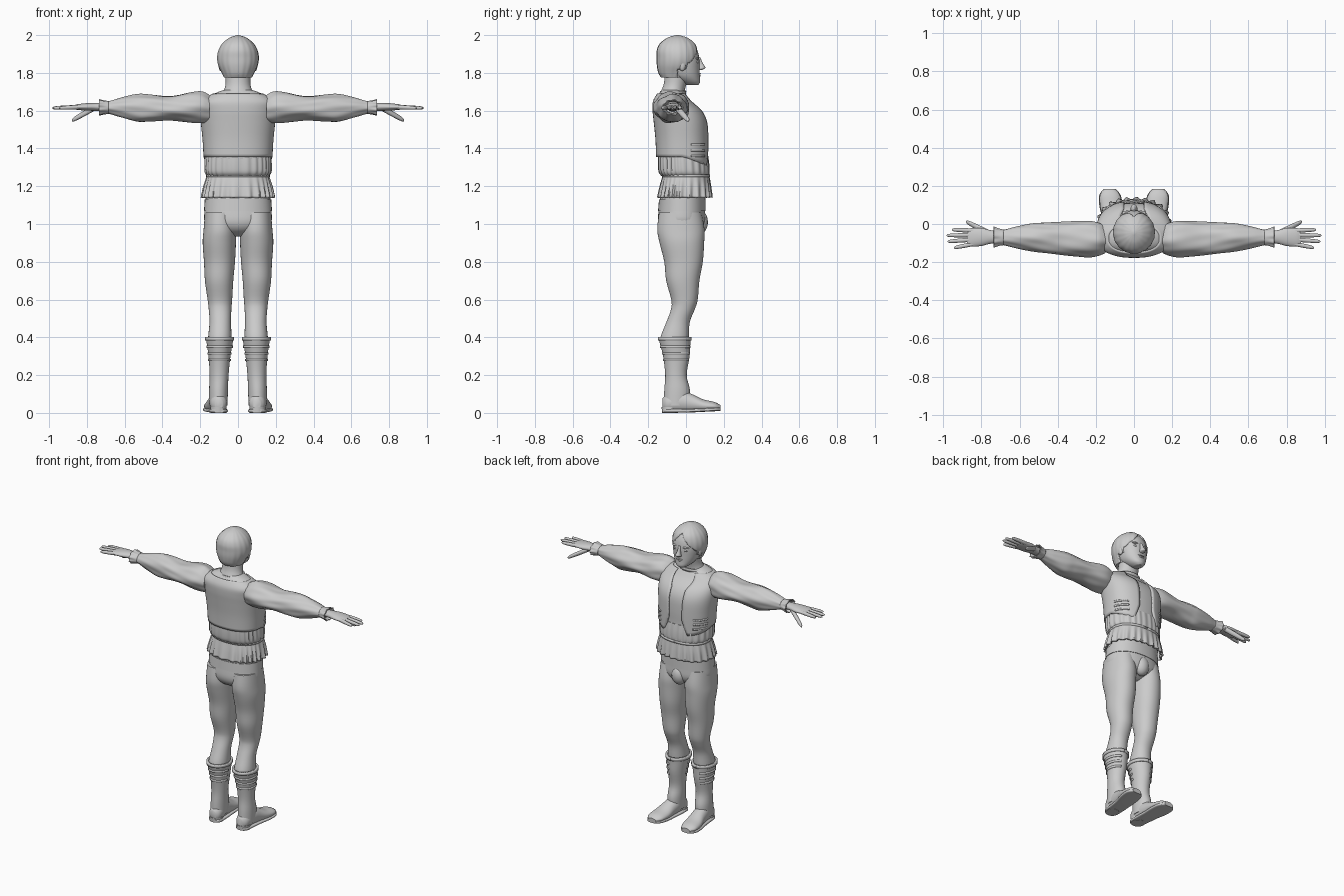
import bpy, bmesh
from math import sin, cos, pi, copysign

cube = bpy.data.objects.get("Cube")
if cube:
    bpy.data.objects.remove(cube, do_unlink=True)

clay = bpy.data.materials.new("clay grey")
clay.use_nodes = True
GREY = (0.6, 0.6, 0.6, 1)
clay.diffuse_color = GREY
clay.node_tree.nodes["Principled BSDF"].inputs["Base Color"].default_value = GREY
TAU = 2 * pi


def finish(name, bm, mirror=False, thick=0):
    bmesh.ops.recalc_face_normals(bm, faces=bm.faces)
    mesh = bpy.data.meshes.new(name)
    bm.to_mesh(mesh)
    bm.free()
    mesh.materials.append(clay)
    ob = bpy.data.objects.new(name, mesh)
    bpy.context.collection.objects.link(ob)
    bpy.ops.object.select_all(action='DESELECT')
    ob.select_set(True)
    bpy.context.view_layer.objects.active = ob
    bpy.ops.object.shade_smooth_by_angle(angle=0.75)
    if thick:
        mod = ob.modifiers.new("thickness", 'SOLIDIFY')
        mod.thickness, mod.offset = thick, -1
    if mirror:
        ob.modifiers.new("mirror", 'MIRROR')
    return ob


def smooth_rings(rings, sub):
    """Catmull-Rom interpolation between cross-sections."""
    out = []
    last = len(rings) - 1
    for i in range(last):
        p, a, b, q = (rings[max(0, min(last, j))] for j in (i - 1, i, i + 1, i + 2))
        for k in range(sub):
            t = k / sub
            out.append([b0 + t / 2 * (c - a0 + t * (2*a0 - 5*b0 + 4*c - d + t * (3*(b0 - c) + d - a0)))
                        for a0, b0, c, d in zip(p, a, b, q)])
    out.append(list(rings[-1]))
    return out


def loft(name, rings, axis='z', seg=40, sub=4, power=2, grow=0, wave=None, span=None,
         caps=True, floor=None, drop=None, keep=None, mirror=False, thick=0):
    """Skin oval rings (position, centre a, centre b, radius a, radius b)."""
    bm = bmesh.new()
    loops = []
    for t, ca, cb, ra, rb in smooth_rings(rings, sub):
        a0, a1 = span(t) if span else (0, TAU)
        loop = []
        for i in range(seg + (1 if span else 0)):
            ang = a0 + (a1 - a0) * i / seg
            s, c = sin(ang), cos(ang)
            w = wave(t, ang) if wave else 1
            a = ca + (ra + grow) * w * copysign(abs(s) ** (2 / power), s)
            b = cb + (rb + grow) * w * copysign(abs(c) ** (2 / power), c)
            h = t + (drop(t, ang) if drop else 0)
            co = {'x': (h, a, b), 'y': (a, h, b), 'z': (a, b, h)}[axis]
            if floor is not None:
                co = (co[0], co[1], max(floor, co[2]))
            loop.append(bm.verts.new(co))
        loops.append(loop)
    for lo, hi in zip(loops, loops[1:]):
        for i in range(seg):
            j = (i + 1) % len(lo)
            bm.faces.new((lo[i], lo[j], hi[j], hi[i]))
    if caps and not span:
        bm.faces.new(loops[0])
        bm.faces.new(loops[-1])
    if keep:
        gone = [f for f in bm.faces if not keep(f.calc_center_median())]
        bmesh.ops.delete(bm, geom=gone, context='FACES')
    return finish(name, bm, mirror, thick)


def band(name, table, z, height, grow, a0=0, a1=TAU, power=2, mirror=False):
    """A thin strap wrapped on a lofted part."""
    near = sorted(smooth_rings(table, 8), key=lambda r: abs(r[0] - z))[0]
    rings = [(z - height / 2, *near[1:]), (z + height / 2, *near[1:])]
    loft(name, rings, sub=1, power=power, grow=grow, span=lambda t: (a0, a1),
         mirror=mirror, thick=0.012)


def ball(name, centre, size, mirror=False):
    bm = bmesh.new()
    bmesh.ops.create_uvsphere(bm, u_segments=20, v_segments=12, radius=1)
    for v in bm.verts:
        v.co = [c + s * k for c, s, k in zip(centre, size, v.co)]
    finish(name, bm, mirror)


# Shirt body and neck
torso = [(1.12, 0, -.015, .165, .115), (1.25, 0, 0, .163, .122), (1.36, 0, -.018, .172, .13),
         (1.45, 0, -.02, .178, .132), (1.54, 0, -.028, .187, .133), (1.6, 0, -.045, .19, .122),
         (1.65, 0, -.07, .182, .095), (1.69, 0, -.075, .125, .068), (1.71, 0, -.075, .075, .05)]
loft("shirt_body", torso, power=2.3)
loft("neck", [(1.66, 0, -.075, .1, .075), (1.7, 0, -.07, .078, .064), (1.74, 0, -.058, .066, .06),
              (1.8, 0, -.045, .066, .065)])
loft("shirt_collar", [(1.685, 0, -.07, .1, .068), (1.705, 0, -.068, .087, .07)], sub=2,
     caps=False, thick=.008)


# Open waistcoat with curved front edges
def waistcoat_span(t):
    half = .22 + 5 * max(0, 1.43 - t) ** 1.2 + 2.5 * max(0, t - 1.6)
    return half, TAU - half


loft("waistcoat", [(1.355, *torso[2][1:])] + torso[3:8], power=2.3, grow=.01, span=waistcoat_span, seg=60,
     drop=lambda t, a: -.05 * max(0, cos(a)) * max(0, min(1, (1.46 - t) * 10)), thick=.012)
for n, z in enumerate((1.36, 1.39, 1.42)):
    band(f"waistcoat_strap_{n}", torso, z, .01, .016, .65, 1.3, 2.3, True)

# Gathered shirt hem, waist cord and flared skirt
loft("shirt_gather", [(1.255, 0, -.005, .162, .124), (1.275, 0, -.01, .175, .133),
                      (1.32, 0, -.013, .176, .134), (1.37, 0, -.016, .172, .13)],
     seg=160, power=2.3, wave=lambda t, a: 1 + .018 * sin(26 * a + 2 * sin(3 * a)))
band("waist_cord", torso, 1.255, .014, .006, power=2.3)
loft("shirt_skirt", [(1.14, 0, -.006, .19, .142), (1.2, 0, -.003, .18, .134), (1.26, 0, 0, .164, .123)],
     seg=160, power=2.3, caps=False, thick=.008,
     wave=lambda t, a: 1 + .35 * (1.27 - t) * sin(24 * a + 2 * sin(3 * a)))

# Trousers
pelvis = [(.935, 0, -.025, .05, .05), (.965, 0, -.025, .13, .1), (1.01, 0, -.024, .176, .124),
          (1.08, 0, -.022, .176, .122), (1.2, 0, -.015, .165, .115)]
loft("trouser_hips", pelvis, power=2.2)
loft("trouser_waistband", [(1.07, 0, -.022, .18, .126), (1.13, 0, -.02, .176, .123)],
     sub=2, power=2.2)
ball("trouser_pouch", (0, .07, 1.01), (.05, .046, .065))
loft("trouser_leg", [(1.06, .095, -.03, .08, .113), (.97, .096, -.027, .086, .125),
                     (.9, .099, -.022, .088, .118), (.8, .098, -.013, .082, .102),
                     (.7, .1, -.017, .075, .088), (.6, .096, -.008, .065, .07),
                     (.55, .095, -.016, .06, .063), (.48, .094, -.042, .057, .062),
                     (.4, .096, -.06, .062, .075), (.36, .096, -.06, .06, .07)],
     mirror=True, power=2.1)

# Boots with straps, feet and soles
boot = [(.04, .104, -.05, .048, .068), (.12, .103, -.047, .05, .068), (.2, .1, -.053, .05, .057),
        (.3, .098, -.051, .058, .07), (.37, .097, -.058, .069, .081), (.4, .097, -.06, .073, .086)]
loft("boot_shaft", boot, mirror=True)
band("boot_cuff", boot, .392, .02, .005, mirror=True)
for n, z in enumerate((.28, .315, .35)):
    band(f"boot_strap_{n}", boot, z, .012, .005, .3, 4.6, mirror=True)
foot = [(-.125, .1, .045, .02, .03), (-.1, .102, .05, .042, .05), (-.03, .106, .06, .047, .06),
        (.03, .112, .05, .05, .05), (.09, .12, .038, .057, .034), (.15, .126, .034, .053, .024),
        (.183, .128, .029, .028, .012)]
loft("boot_foot", foot, axis='y', floor=.012, mirror=True)
loft("boot_sole", [(y, x, .011 + .05 * max(0, y), r + .004, .01) for y, x, z, r, h in foot],
     axis='y', power=4, mirror=True)
loft("boot_heel", [(0, .103, -.085, .042, .042), (.03, .103, -.085, .042, .044)], sub=1, mirror=True)

# Full sleeves with soft folds, and frilled cuffs
loft("sleeve", [(.15, -.08, 1.61, .07, .07), (.19, -.078, 1.617, .087, .082),
                (.25, -.077, 1.617, .096, .08), (.36, -.077, 1.614, .087, .064),
                (.46, -.074, 1.614, .08, .071), (.53, -.071, 1.613, .073, .073),
                (.62, -.07, 1.616, .056, .052), (.68, -.07, 1.617, .041, .034),
                (.71, -.07, 1.617, .038, .03)], axis='x', sub=8, seg=64, mirror=True,
     wave=lambda t, a: 1 + .03 * sin(5 * a + 14 * t) + .015 * sin(9 * a - 20 * t))
loft("sleeve_cuff", [(.685, -.07, 1.617, .041, .034), (.71, -.07, 1.617, .046, .037),
                     (.735, -.07, 1.617, .054, .042)], axis='x', seg=72, caps=False, mirror=True,
     thick=.005, wave=lambda t, a: 1 + 1.2 * (t - .685) * sin(9 * a))

# Hands
loft("palm", [(.69, -.07, 1.617, .03, .023), (.75, -.068, 1.62, .035, .021),
              (.8, -.068, 1.62, .047, .02), (.85, -.07, 1.619, .049, .015),
              (.875, -.071, 1.618, .042, .009)], axis='x', mirror=True)


def digit(name, p, q, r):
    rings = [(*(a + (b - a) * k for a, b in zip(p, q)), r * s, r * s)
             for k, s in ((0, 1), (.4, 1), (.8, .85), (.95, .6), (1, .2))]
    loft(name, rings, axis='x', seg=14, mirror=True)


for n, (base, tip, reach) in enumerate(((-.035, -.03, .955), (-.058, -.06, .983),
                                        (-.081, -.092, .978), (-.104, -.125, .945))):
    digit(f"finger_{n}", (.84, base, 1.619), (reach, tip, 1.614), .0115)
digit("thumb", (.765, -.045, 1.612), (.88, .012, 1.548), .0155)

# Head and face
loft("head", [(1.735, 0, .035, .022, .028), (1.75, 0, .022, .045, .052), (1.78, 0, -.005, .07, .078),
              (1.82, 0, -.018, .084, .09), (1.87, 0, -.028, .092, .099), (1.92, 0, -.04, .092, .1),
              (1.96, 0, -.045, .07, .078), (1.98, 0, -.045, .03, .03)], power=2.15)
loft("nose", [(1.885, 0, .064, .008, .01), (1.85, 0, .075, .011, .015), (1.832, 0, .081, .016, .021),
              (1.822, 0, .079, .018, .02), (1.814, 0, .068, .01, .012)], seg=16)
ball("upper_lip", (0, .066, 1.795), (.025, .013, .005))
ball("lower_lip", (0, .064, 1.785), (.021, .013, .006))
ball("chin", (0, .053, 1.755), (.026, .022, .019))
ball("eye", (.036, .056, 1.857), (.015, .012, .008), True)
ball("brow", (.036, .058, 1.877), (.026, .012, .006), True)
ball("ear", (.091, -.02, 1.84), (.012, .018, .03), True)


# Centre-parted hair framing the face
def hair_area(p):
    if p.y > .005:
        return p.z > 1.965 - 1.25 * abs(p.x)
    return p.z > 1.82 or p.y < -.045


loft("hair", [(1.775, 0, -.064, .074, .068), (1.8, 0, -.056, .086, .09), (1.84, 0, -.047, .104, .107),
              (1.88, 0, -.044, .11, .111), (1.92, 0, -.045, .103, .109), (1.955, 0, -.045, .083, .093),
              (1.985, 0, -.045, .047, .055), (2, 0, -.045, .006, .008)],
     seg=96, sub=6, keep=hair_area, thick=.02,
     wave=lambda t, a: 1 + .008 * sin(18 * a) - .03 * max(0, 1 - 12 * abs(sin(a / 2))))
